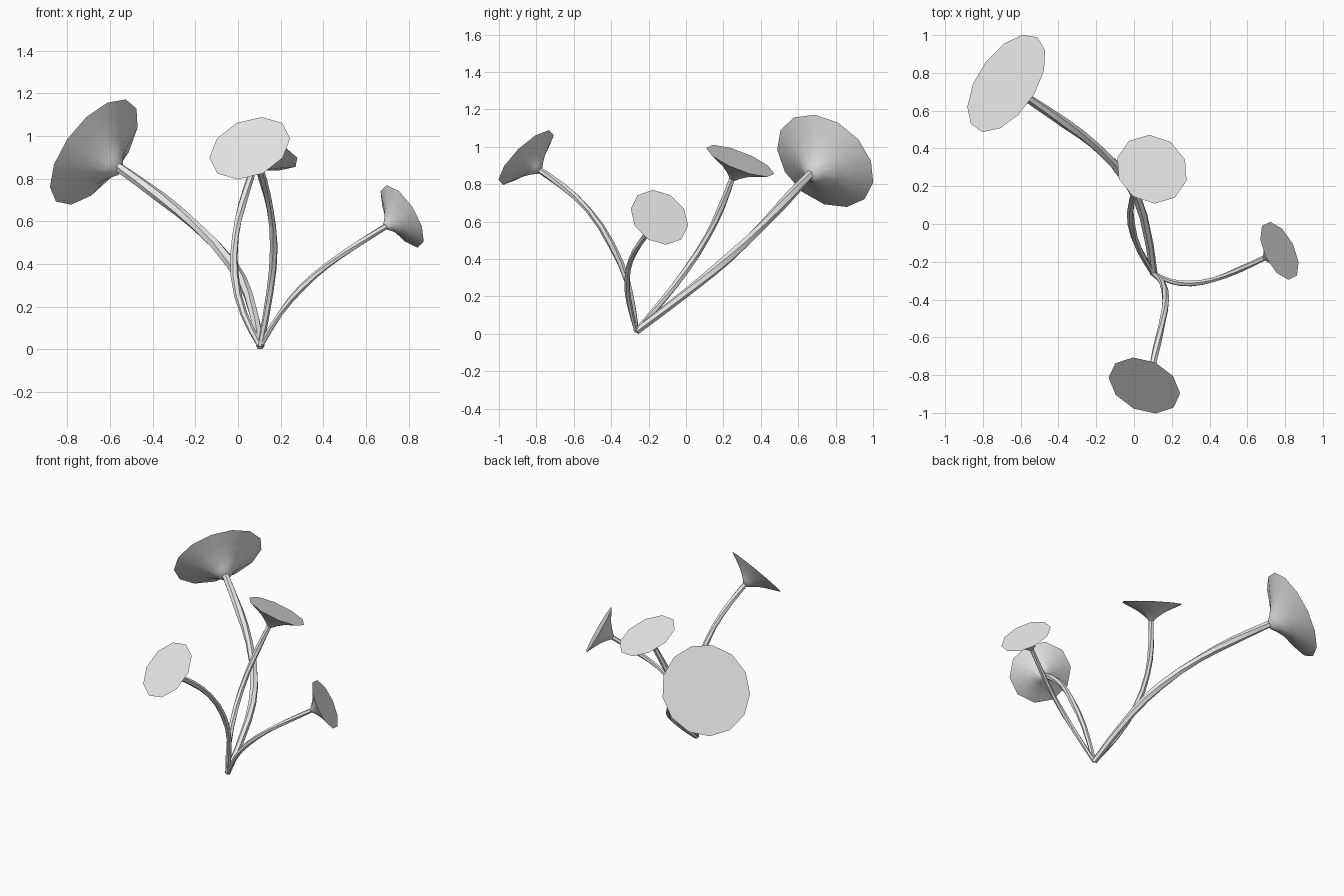
import bpy, bmesh, math
from mathutils import Vector

cube = bpy.data.objects.get("Cube")
if cube:
    bpy.data.objects.remove(cube)

pale_grey = bpy.data.materials.new("pale_grey")
pale_grey.use_nodes = True
colour = (0.8, 0.8, 0.8, 1)
pale_grey.diffuse_color = colour
pale_grey.node_tree.nodes["Principled BSDF"].inputs["Base Color"].default_value = colour

ROOT = (0.105, -0.265, 0.014)
# Trumpet profile: share of radius, share of depth below the rim
FLARE = [(0.09, 1.0), (0.22, 0.78), (0.45, 0.48), (0.72, 0.24), (1.0, 0.0)]


def add_object(name, mesh, angle):
    obj = bpy.data.objects.new(name, mesh)
    bpy.context.collection.objects.link(obj)
    mesh.materials.clear()
    mesh.materials.append(pale_grey)
    bpy.ops.object.select_all(action='DESELECT')
    obj.select_set(True)
    bpy.context.view_layer.objects.active = obj
    bpy.ops.object.shade_smooth_by_angle(angle=math.radians(angle))
    return obj


def add_stem(name, points, radius):
    """Slightly twisted tube from the shared root through the points."""
    curve = bpy.data.curves.new(name + "_path", 'CURVE')
    curve.dimensions = '3D'
    curve.bevel_depth = radius
    curve.bevel_resolution = 1
    curve.resolution_u = 2
    curve.use_fill_caps = True
    path = [ROOT] + points
    spline = curve.splines.new('BEZIER')
    spline.bezier_points.add(len(path) - 1)
    for i, (point, co) in enumerate(zip(spline.bezier_points, path)):
        point.co = co
        point.handle_left_type = point.handle_right_type = 'AUTO'
        point.tilt = 0.35 * i
        point.radius = 0.8 if i == 0 else 1.0 + 0.08 * (-1) ** i
    helper = bpy.data.objects.new(name + "_path", curve)
    bpy.context.collection.objects.link(helper)
    bpy.context.view_layer.update()
    evaluated = helper.evaluated_get(bpy.context.evaluated_depsgraph_get())
    mesh = bpy.data.meshes.new_from_object(evaluated)
    bpy.data.objects.remove(helper)
    add_object(name, mesh, 35)


def add_cap(name, centre, normal, radius, depth, sides):
    """Flared funnel with a closed, nearly flat face."""
    bm = bmesh.new()
    rings = []
    for share, drop in FLARE:
        ring = []
        for k in range(sides):
            a = math.tau * (k + 0.5) / sides
            ring.append(bm.verts.new((radius * share * math.cos(a),
                                      radius * share * math.sin(a), -depth * drop)))
        rings.append(ring)
    for low, high in zip(rings, rings[1:]):
        for k in range(sides):
            j = (k + 1) % sides
            bm.faces.new((low[k], low[j], high[j], high[k]))
    bm.faces.new(rings[0][::-1])
    bm.faces.new(rings[-1])
    mesh = bpy.data.meshes.new(name)
    bm.to_mesh(mesh)
    bm.free()
    obj = add_object(name, mesh, 45)
    obj.location = centre
    obj.rotation_mode = 'QUATERNION'
    obj.rotation_quaternion = Vector(normal).to_track_quat('Z', 'Y')


# Large stem and cap, leaning back
add_stem("large_stem", [(0.05, 0.04, 0.25), (-0.03, 0.22, 0.4), (-0.2, 0.41, 0.58),
                        (-0.36, 0.53, 0.71), (-0.57, 0.67, 0.86)], 0.025)
add_cap("large_cap", (-0.675, 0.745, 0.925), (-0.705, 0.47, 0.53), 0.293, 0.165, 13)

# Front stem and cap
add_stem("front_stem", [(0.15, -0.31, 0.27), (0.168, -0.4, 0.48), (0.15, -0.52, 0.66),
                        (0.118, -0.66, 0.79), (0.09, -0.79, 0.88)], 0.018)
add_cap("front_cap", (0.055, -0.855, 0.943), (-0.31, -0.67, 0.68), 0.199, 0.11, 10)

# Rear stem and cap
add_stem("rear_stem", [(0.03, -0.14, 0.16), (-0.015, 0, 0.34), (-0.012, 0.12, 0.53),
                       (0.02, 0.19, 0.68), (0.07, 0.25, 0.84)], 0.018)
add_cap("rear_cap", (0.095, 0.29, 0.925), (0.25, 0.36, 0.895), 0.195, 0.11, 10)

# Side stem and cap
add_stem("side_stem", [(0.2, -0.305, 0.17), (0.3, -0.315, 0.29), (0.42, -0.295, 0.395),
                       (0.55, -0.245, 0.485), (0.7, -0.175, 0.58)], 0.015)
add_cap("side_cap", (0.77, -0.142, 0.623), (0.79, 0.39, 0.48), 0.167, 0.1, 10)
